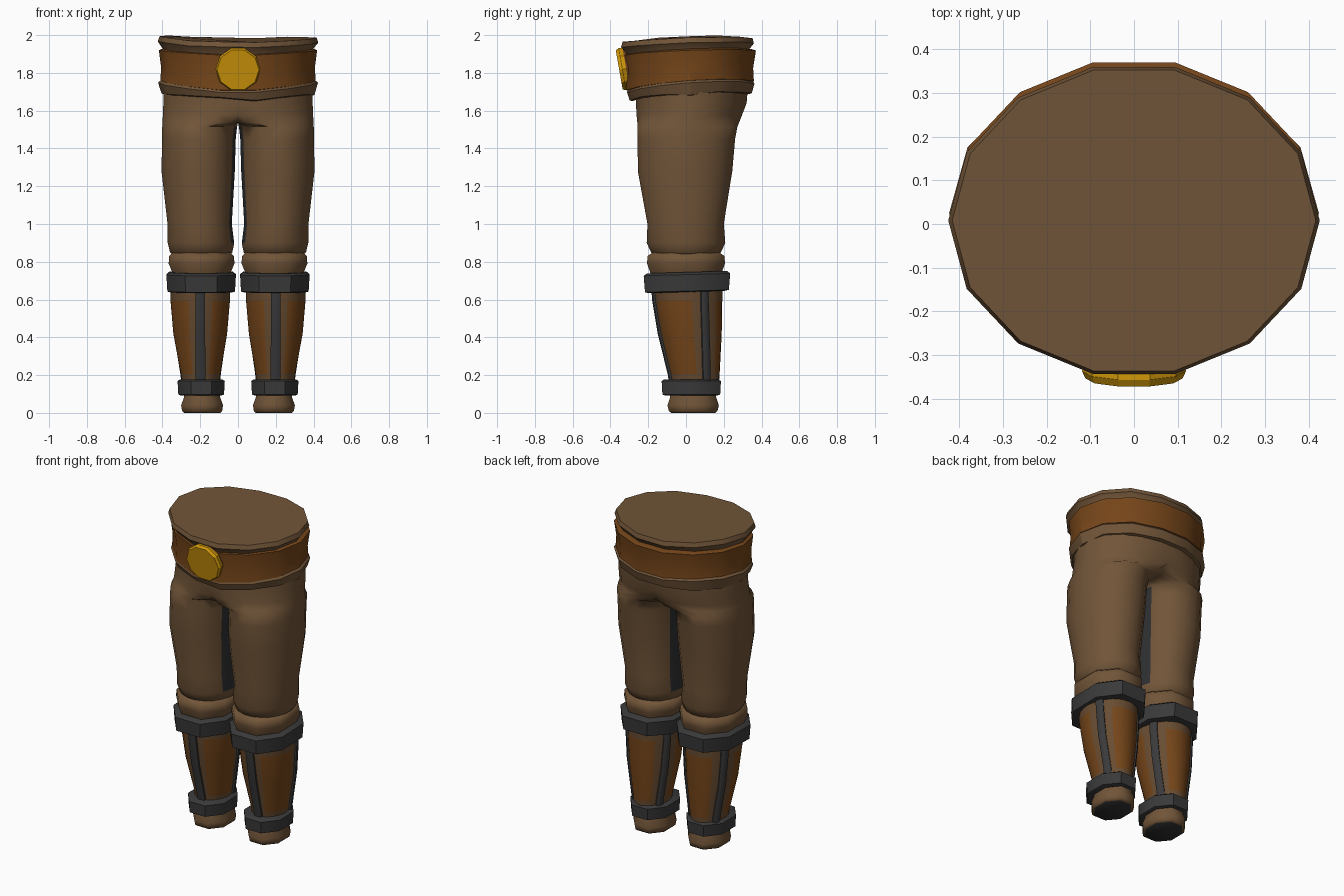
import bpy, bmesh, math, random
from mathutils import Vector, Matrix

if "Cube" in bpy.data.objects:
    bpy.data.objects.remove(bpy.data.objects["Cube"])

random.seed(4)


def material(name, rgb):
    m = bpy.data.materials.new(name)
    m.diffuse_color = (*rgb, 1)
    m.use_nodes = True
    m.node_tree.nodes["Principled BSDF"].inputs["Base Color"].default_value = m.diffuse_color
    return m


CLOTH = material("brown_cloth", (0.165, 0.090, 0.040))
LEATHER = material("orange_leather", (0.178, 0.060, 0.010))
TRIM = material("dull_leather_edge", (0.138, 0.072, 0.031))
IRON = material("dark_iron", (0.042, 0.042, 0.044))
DARK = material("charcoal_lining", (0.028, 0.029, 0.031))
GOLD = material("gold", (0.62, 0.305, 0.003))


def finish(bm, name, mats, rule=None, mirror=False, angle=30):
    bm.normal_update()
    if rule:
        for f in bm.faces:
            f.material_index = rule(f.calc_center_median(), f.normal)
    me = bpy.data.meshes.new(name)
    bm.to_mesh(me)
    bm.free()
    for m in mats:
        me.materials.append(m)
    ob = bpy.data.objects.new(name, me)
    bpy.context.collection.objects.link(ob)
    bpy.ops.object.select_all(action='DESELECT')
    ob.select_set(True)
    bpy.context.view_layer.objects.active = ob
    bpy.ops.object.shade_smooth_by_angle(angle=math.radians(angle))
    if mirror:
        mod = ob.modifiers.new("mirror", 'MIRROR')
        mod.use_clip = True
    return ob


def skin(rings, bm=None):
    """Join rings of points, ordered upward, into a capped tube."""
    bm = bm or bmesh.new()
    vs = [[bm.verts.new(p) for p in r] for r in rings]
    n = len(vs[0])
    for a, b in zip(vs, vs[1:]):
        for i in range(n):
            j = (i + 1) % n
            bm.faces.new((a[i], a[j], b[j], b[i]))
    bm.faces.new(vs[0][::-1])
    bm.faces.new(vs[-1])
    return bm


def oval(z, cx, cy, rx, ry, n, phase=0.0, wave=None):
    pts = []
    for i in range(n):
        a = 2 * math.pi * i / n + phase
        dz = wave(a) if wave else 0
        s = 1 / math.cos(phase)
        pts.append((cx + rx * s * math.cos(a), cy + ry * s * math.sin(a), z + dz))
    return pts


# ---- Waist: cloth top, belt, hem (14-sided) ----
def lift(a):        # sides and back sit a little higher than the front
    return 0.018 * abs(math.cos(a)) + 0.012 * math.sin(a)


def steep(a):
    return 2 * lift(a)


def ruffle(base, amount):
    offs = [random.uniform(-amount, amount) for _ in range(14)]
    return lambda a: base(a) + offs[round(a / (2 * math.pi) * 14) % 14]


rim = ruffle(lift, 0.006)
finish(skin([oval(1.86, 0, 0.015, 0.385, 0.325, 14, 0, lift),
             oval(1.912, 0, 0.01, 0.400, 0.335, 14, 0, lift),
             oval(1.945, 0, 0.008, 0.425, 0.360, 14, 0, rim),
             oval(1.972, 0, 0.008, 0.416, 0.353, 14, 0, rim)]),
       "waist_top", [CLOTH])
finish(skin([oval(1.718, 0, 0.022, 0.388, 0.325, 14, 0, steep),
             oval(1.724, 0, 0.022, 0.411, 0.346, 14, 0, steep),
             oval(1.81, 0, 0.022, 0.407, 0.342, 14, 0, lift),
             oval(1.902, 0, 0.024, 0.419, 0.355, 14, 0, lift),
             oval(1.910, 0, 0.022, 0.400, 0.335, 14, 0, lift)]),
       "belt", [LEATHER])
hem = ruffle(lift, 0.010)
finish(skin([oval(1.666, 0, 0.025, 0.390, 0.318, 14, 0, hem),
             oval(1.671, 0, 0.025, 0.405, 0.332, 14, 0, hem),
             oval(1.712, 0, 0.025, 0.423, 0.346, 14, 0, steep),
             oval(1.76, 0, 0.02, 0.390, 0.325, 14, 0, lift)]),
       "cloth_hem", [CLOTH])

# ---- Belt buckle: ten-sided tilted disc on a leather backing ----
bm = skin([oval(-0.032, 0, 0, 0.106, 0.106, 10),
           oval(-0.004, 0, 0, 0.115, 0.115, 10),
           oval(0.016, 0, 0, 0.119, 0.119, 10),
           oval(0.033, 0, 0, 0.111, 0.111, 10)])
for f in bm.faces:
    f.material_index = int(f.calc_center_median().z < -0.01)
bm.transform(Matrix.Translation((0, -0.321, 1.822)) @ Matrix.Rotation(math.radians(100), 4, 'X'))
finish(bm, "buckle", [GOLD, LEATHER], None, False, 30)

# ---- Trouser legs, merging into the seat at the middle ----
leg = [  # z, centre x, centre y, radius x, radius y
    (0.835, 0.195, 0.000, 0.150, 0.165),
    (0.850, 0.195, 0.000, 0.165, 0.185),
    (0.900, 0.196, 0.000, 0.176, 0.208),
    (1.000, 0.203, -0.002, 0.170, 0.202),
    (1.280, 0.211, -0.005, 0.194, 0.250),
    (1.450, 0.207, 0.002, 0.195, 0.258),
    (1.515, 0.203, 0.008, 0.198, 0.264),
    (1.540, 0.095, 0.012, 0.304, 0.270),
    (1.580, 0.050, 0.018, 0.348, 0.280),
    (1.640, 0.020, 0.028, 0.375, 0.293),
    (1.750, 0.000, 0.030, 0.393, 0.300)]
N = 20


def leg_ring(r):    # lower rings are a little flattened on the inner side
    pts = []
    for x, y, z in oval(*r, N, math.pi / N):
        d = (x - r[1]) / r[3]
        if d < 0 and 0.95 < z < 1.53:
            d = -abs(d) ** 0.85
        pts.append((max(0, r[1] + d * r[3]), y, z))
    return pts


bm = skin([leg_ring(r) for r in leg])
inner = [f for f in bm.faces if all(v.co.x < 1e-5 for v in f.verts)]
bmesh.ops.delete(bm, geom=inner, context='FACES')
bmesh.ops.dissolve_degenerate(bm, dist=1e-5, edges=bm.edges[:])
finish(bm, "trouser_leg", [CLOTH, DARK],
       lambda c, n: int(n.x < -0.7 and abs(c.y) < 0.09 and 0.88 < c.z < 1.515), True, 60)

# ---- Knee cuff, iron bands, foot cuff (eight-sided) ----
P = math.pi / 8


def leg_part(name, rings, mats, rule=None, wave=None, boxy=1.0):
    loops = []
    for r in rings:
        z, cx, cy, rx, ry = r
        loops.append([(cx + (x - cx) * (boxy if abs(x - cx) < 0.6 * rx else 1),
                       cy + (y - cy) * (boxy if abs(y - cy) < 0.6 * ry else 1), h)
                      for x, y, h in oval(*r, 8, P, wave)])
    finish(skin(loops), name, mats, rule, True, 50)


leg_part("knee_cuff", [(0.70, 0.193, 0, 0.145, 0.180),
                       (0.745, 0.193, 0, 0.155, 0.190),
                       (0.79, 0.193, 0, 0.174, 0.206),
                       (0.83, 0.193, 0, 0.172, 0.204),
                       (0.85, 0.193, 0, 0.150, 0.175)], [CLOTH], None, None, 1.08)


def tilt(a):
    return 0.007 * math.sin(a)


leg_part("knee_band", [(0.640, 0.195, 0.005, 0.160, 0.202),
                       (0.645, 0.195, 0.005, 0.179, 0.222),
                       (0.732, 0.195, 0.005, 0.184, 0.229),
                       (0.745, 0.195, 0.005, 0.168, 0.212)], [IRON], None, tilt, 1.12)
leg_part("ankle_band", [(0.092, 0.195, 0.028, 0.108, 0.138),
                        (0.097, 0.195, 0.028, 0.121, 0.153),
                        (0.168, 0.195, 0.028, 0.125, 0.157),
                        (0.178, 0.195, 0.028, 0.112, 0.142)], [IRON], None, None, 1.06)
leg_part("foot_cuff", [(0.004, 0.19, 0.038, 0.096, 0.116),
                       (0.014, 0.19, 0.038, 0.106, 0.129),
                       (0.045, 0.19, 0.038, 0.111, 0.136),
                       (0.085, 0.19, 0.038, 0.096, 0.122),
                       (0.120, 0.19, 0.038, 0.096, 0.122)],
         [CLOTH, DARK], lambda c, n: int(n.z < -0.9), lambda a: -0.004)

# ---- Shin guard: three leather panels with dull edges ----
shin = [(0.15, 0.198, 0.048, 0.098, 0.126),
        (0.205, 0.198, 0.046, 0.105, 0.132),
        (0.42, 0.200, 0.025, 0.143, 0.164),
        (0.595, 0.200, 0.012, 0.158, 0.180),
        (0.67, 0.200, 0.010, 0.160, 0.184)]
STRIPS = (-90, 29, 151)
STEPS = (0, 0.20, 0.30, 0.40, 0.5, 0.60, 0.70, 0.80)
angles = [math.radians(s + (e - s) * d)
          for s, e in zip(STRIPS, (29, 151, 270)) for d in STEPS]


def on_shin(r, a):
    z, cx, cy, rx, ry = r
    return Vector((cx + rx * math.cos(a), cy + ry * math.sin(a), z))


bm = skin([[on_shin(r, a) for a in angles] for r in shin])
for k, f in enumerate(bm.faces):     # side faces come row by row, 24 to a row
    row, col = divmod(k, 24)
    f.material_index = int(row in (1, 2) and 1 <= col % 8 <= 6)
finish(bm, "shin_guard", [TRIM, LEATHER], None, True, 40)

# ---- Iron strips down the shin ----
bm = bmesh.new()
for s in STRIPS:
    w = 0.026 if s == -90 else 0.023
    section = ((-w, -0.02), (-w, 0.004), (-w / 2, 0.011),
               (w / 2, 0.011), (w, 0.004), (w, -0.02))
    a = math.radians(s)
    out = Vector((math.cos(a), math.sin(a), 0))
    side = Vector((-out.y, out.x, 0))
    skin([[on_shin(r, a) + side * u + out * v for u, v in section] for r in shin], bm)
bmesh.ops.recalc_face_normals(bm, faces=bm.faces[:])
finish(bm, "shin_strips", [IRON], None, True, 35)
